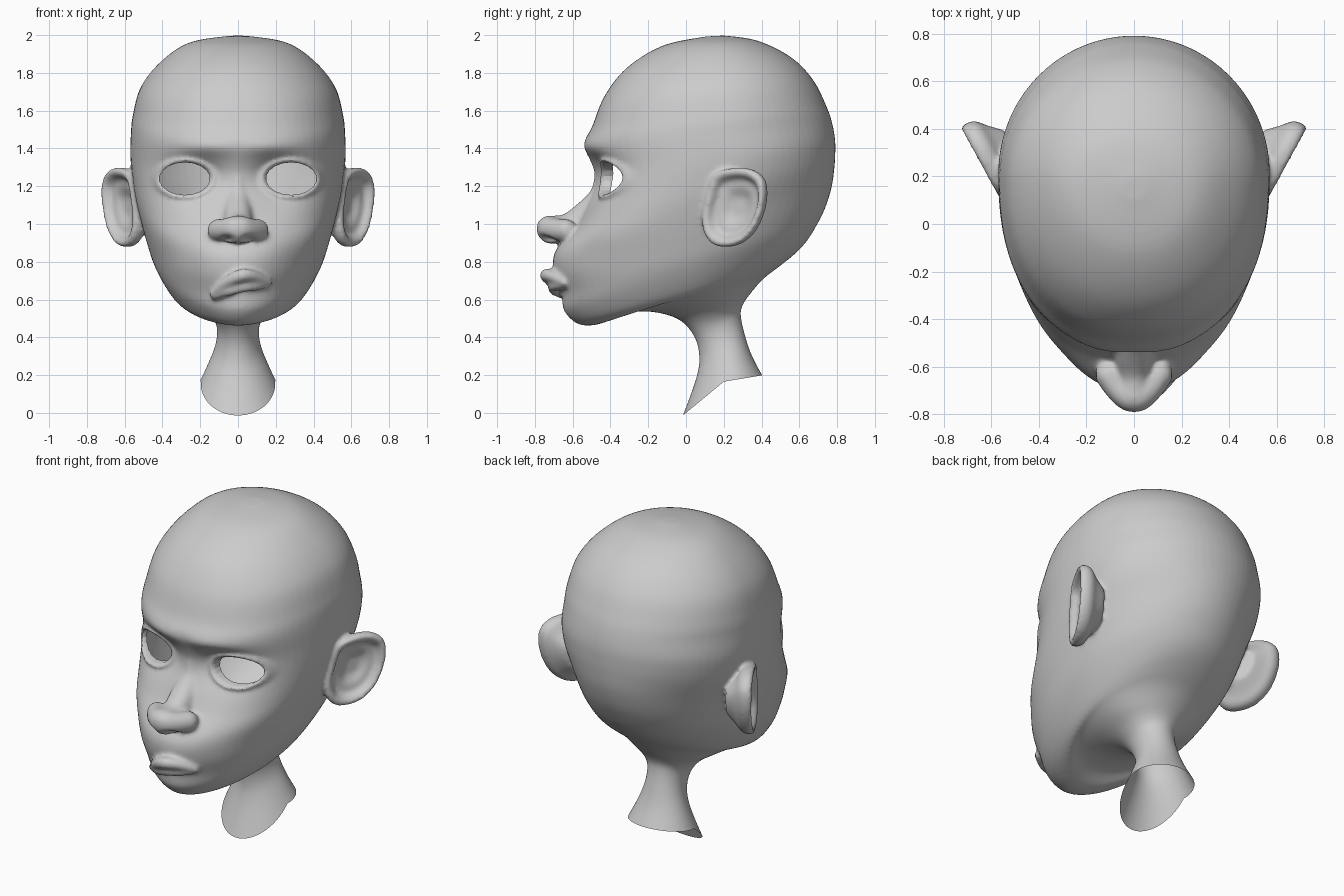
import bpy, bmesh
from math import sin, cos, pi, exp, hypot
from mathutils import Vector, Matrix

if "Cube" in bpy.data.objects:
    bpy.data.objects.remove(bpy.data.objects["Cube"])


def spline(rows, steps, closed=False):
    """Catmull-Rom interpolation of equal-length rows of numbers."""
    n, out = len(rows), []
    pick = (lambda i: rows[i % n]) if closed else (lambda i: rows[max(0, min(n - 1, i))])
    for i in range(n if closed else n - 1):
        for k in range(steps):
            t = k / steps
            out.append([b + .5 * t * (c - a + t * (2*a - 5*b + 4*c - d + t * (3*(b - c) + d - a)))
                        for a, b, c, d in zip(pick(i-1), pick(i), pick(i+1), pick(i+2))])
    if not closed:
        out.append(list(rows[-1]))
    return out


def loft(bm, rings):
    """Skin closed rings of points and cap both ends."""
    vs = [[bm.verts.new(p) for p in r] for r in rings]
    n = len(vs[0])
    for a, b in zip(vs, vs[1:]):
        for j in range(n):
            bm.faces.new((a[j], a[(j+1) % n], b[(j+1) % n], b[j]))
    bm.faces.new(vs[0])
    bm.faces.new(vs[-1])


def chain(bm, pts, steps=5):
    """Soft roll of overlapping balls along x, y, z, radius points."""
    for x, y, z, r in spline(pts, steps):
        bmesh.ops.create_icosphere(bm, subdivisions=3, radius=r,
                                   matrix=Matrix.Translation((x, y, z)))


bm = bmesh.new()

# Neck and skull: rings as front y, z, back y, z, half width, front squareness
sections = [
    (-.05, -.10, .45, .12, .27, 2), (.05, .17, .355, .29, .168, 2),
    (.07, .30, .31, .42, .118, 2), (.04, .41, .29, .52, .115, 2),
    (-.04, .495, .30, .57, .16, 2), (-.18, .535, .34, .63, .24, 2),
    (-.33, .525, .41, .71, .305, 1.9), (-.46, .47, .50, .78, .335, 1.85),
    (-.57, .47, .58, .845, .37, 1.85), (-.645, .54, .64, .91, .415, 1.9),
    (-.66, .63, .69, .99, .455, 2), (-.70, .74, .735, 1.08, .487, 2),
    (-.69, .86, .77, 1.19, .518, 2.1), (-.57, 1.0, .785, 1.29, .545, 2.4),
    (-.505, 1.13, .79, 1.36, .56, 2.5), (-.49, 1.27, .79, 1.44, .57, 2.4),
    (-.535, 1.42, .775, 1.53, .567, 2.25), (-.495, 1.52, .745, 1.62, .557, 2.25),
    (-.43, 1.68, .675, 1.76, .515, 2.2), (-.31, 1.83, .56, 1.88, .41, 2.1),
    (-.12, 1.945, .38, 1.97, .26, 2), (.1, 1.992, .2, 1.998, .05, 2)]
rings, SEG, WIDEST = [], 72, .55
for fy, fz, by, bz, w, n in spline(sections, 6):
    ring = []
    for j in range(SEG):
        c, s = cos(2*pi*j/SEG), sin(2*pi*j/SEG)
        e = 2 / n if c > 0 else 1
        x = w * abs(s)**e * (1 if s > 0 else -1)
        f = WIDEST * (1 - c**e) if c > 0 else WIDEST - (1 - WIDEST) * c
        ring.append((x, fy + f*(by - fy), fz + f*(bz - fz)))
    rings.append(ring)
loft(bm, rings)

# Nose bridge, then a roll from wing to wing through the tip
chain(bm, [(0, -.44, 1.27, .05), (0, -.45, 1.14, .068), (0, -.54, 1.025, .08),
           (0, -.62, .98, .075), (0, -.70, .97, .074)])
chain(bm, [(-.102, -.635, .967, .061), (-.062, -.685, .968, .063), (0, -.716, .97, .075),
           (.062, -.685, .968, .063), (.102, -.635, .967, .061)])

# Crooked lips
chain(bm, [(-.135, -.645, .628, .018), (-.06, -.705, .69, .03), (.02, -.739, .728, .035),
           (.09, -.705, .722, .03), (.165, -.645, .69, .018)], 7)
chain(bm, [(-.13, -.64, .612, .016), (-.05, -.69, .645, .028), (.03, -.702, .668, .03),
           (.10, -.68, .675, .027), (.16, -.64, .68, .016)], 7)

# Ears: side outline y, z skinned from the root over the rim into the bowl
outline = spline([(.12, 1.19), (.16, 1.27), (.26, 1.297), (.35, 1.285), (.41, 1.225), (.41, 1.1),
                  (.36, .97), (.28, .895), (.18, .88), (.11, .925), (.085, 1.03)], 5, True)
bowl = [(.42, -.14), (.72, -.085), (.93, -.055), (1.0, -.03), (1.0, .005),
        (.93, .02), (.82, .012), (.70, -.025), (.5, -.03), (.25, -.055)]
mid, nrm = Vector((.63, .26, 1.09)), Vector((.876, -.482, 0))
for sx in (-1, 1):
    rings = []
    for sc, off in bowl:
        ring = []
        for y, z in outline:
            p = Vector((.53 + (y - .08)*.55, y, z))
            p = mid + (p - mid)*sc + nrm*off
            ring.append((sx*p.x, p.y, p.z))
        rings.append(ring)
    loft(bm, rings)

bmesh.ops.recalc_face_normals(bm, faces=bm.faces[:])
mesh = bpy.data.meshes.new("head")
bm.to_mesh(mesh)
bm.free()
head = bpy.data.objects.new("head", mesh)
bpy.context.collection.objects.link(head)

# Fuse all parts into one soft skin
rem = head.modifiers.new("fuse", 'REMESH')
rem.mode, rem.voxel_size = 'VOXEL', .012
smo = head.modifiers.new("soften", 'SMOOTH')
smo.factor, smo.iterations = .5, 7
bpy.context.view_layer.update()
skin = bpy.data.meshes.new_from_object(head.evaluated_get(bpy.context.evaluated_depsgraph_get()))
head.modifiers.clear()
head.data = skin
bm = bmesh.new()
bm.from_mesh(skin)

# Sculpt strokes, mirrored: x, z, radius x, radius z, push in y
strokes = [(.215, 1.25, .135, .105, .075),   # eye socket
           (.17, 1.405, .16, .045, -.015),   # brow
           (.05, 1.08, .09, .08, -.012),     # side of the nose
           (.06, .92, .03, .018, .045),      # nostril
           (.30, .88, .11, .10, .015)]       # hollow cheek
EX, EZ, EW, EH = .282, 1.24, .132, .085
for v in bm.verts:
    if v.co.y < -.1:
        x, z = abs(v.co.x), v.co.z
        d = sum(a * exp(-((x-cx)/rx)**2 - ((z-cz)/rz)**2) for cx, cz, rx, rz, a in strokes)
        r = hypot((x - EX)/EW, (z - EZ)/EH)
        v.co.y += d - .022 * exp(-((r - 1.12)/.18)**2)      # eyelid roll


def cut(region, planes):
    """Slice the region by planes and delete faces behind all of them."""
    for co, no in planes:
        fs = [f for f in bm.faces if region(f.calc_center_median())]
        geom = list({g for f in fs for g in (*f.verts, *f.edges, f)})
        bmesh.ops.bisect_plane(bm, geom=geom, dist=1e-5, plane_co=co, plane_no=no)
    dead = []
    for f in bm.faces:
        c = f.calc_center_median()
        if region(c) and all((c - co).dot(no) < 0 for co, no in planes):
            dead.append(f)
    bmesh.ops.delete(bm, geom=dead, context='FACES')


# Eye openings with the rim turned inward
for sx in (-1, 1):
    planes = []
    for k in range(18):
        a = 2*pi*k/18
        planes.append((Vector((sx*EX + EW*cos(a), 0, EZ + EH*sin(a))),
                       Vector((cos(a)/EW, 0, sin(a)/EH)).normalized()))
    near = lambda c: c.y < -.15 and abs(c.x - sx*EX) < .17 and abs(c.z - EZ) < .13
    cut(near, planes)
    rim = [e for e in bm.edges if e.is_boundary and near(e.verts[0].co)]
    new = bmesh.ops.extrude_edge_only(bm, edges=rim)["geom"]
    for v in new:
        if isinstance(v, bmesh.types.BMVert):
            v.co.y += .045

# Open neck, cut in a bent line
cut(lambda c: c.z < .32,
    [(Vector((0, 0, 0)), Vector((0, -.165, .2)).normalized()),
     (Vector((0, .41, .2)), Vector((0, -.035, .21)).normalized())])

for f in bm.faces:
    f.smooth = True
bm.to_mesh(skin)
bm.free()
skin.name = "head"
